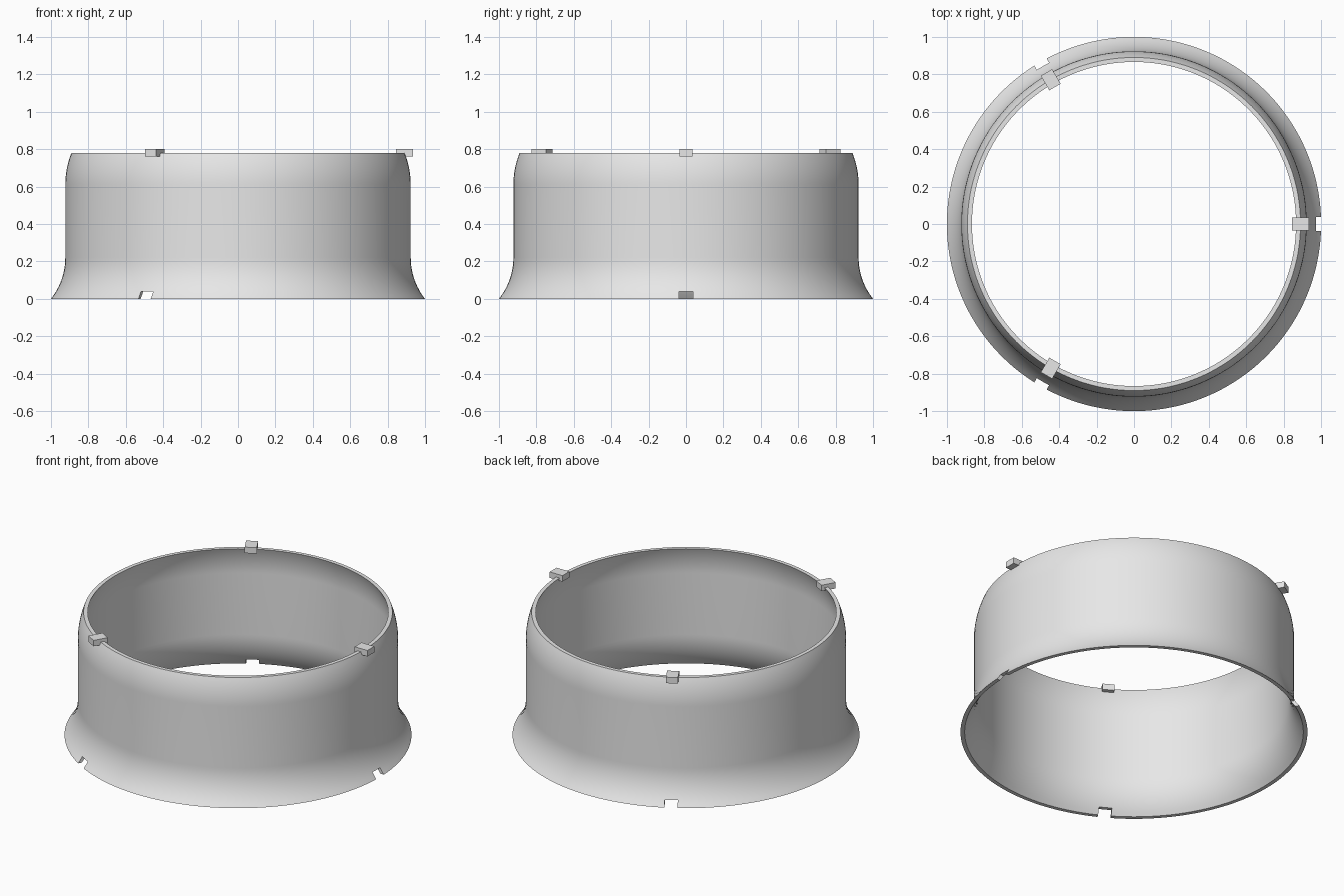
import bpy, bmesh, math
from mathutils import Matrix

if "Cube" in bpy.data.objects:
    bpy.data.objects.remove(bpy.data.objects["Cube"], do_unlink=True)

HEIGHT, WALL_RADIUS, THICKNESS = 0.78, 0.923, 0.024
FLARE_TOP, FLARE = 0.22, 0.077
SHOULDER, TAPER = 0.61, 0.033
SEGMENTS = 144
ANGLES = [math.radians(a) for a in (0, 120, 240)]

grey = bpy.data.materials.new("light_grey")
grey.use_nodes = True
grey.diffuse_color = (0.8, 0.8, 0.8, 1)
grey.node_tree.nodes["Principled BSDF"].inputs["Base Color"].default_value = (0.8, 0.8, 0.8, 1)


def make_object(name, bm):
    bmesh.ops.recalc_face_normals(bm, faces=bm.faces)
    mesh = bpy.data.meshes.new(name)
    bm.to_mesh(mesh)
    bm.free()
    mesh.materials.append(grey)
    obj = bpy.data.objects.new(name, mesh)
    bpy.context.collection.objects.link(obj)
    return obj


def radial_box(bm, angle, r0, r1, width, z0, z1):
    """Box whose long axis points out from the centre."""
    place = (Matrix.Rotation(angle, 4, 'Z')
             @ Matrix.Translation(((r0 + r1) / 2, 0, (z0 + z1) / 2))
             @ Matrix.Diagonal((r1 - r0, width, z1 - z0, 1)))
    bmesh.ops.create_cube(bm, size=1, matrix=place)


def arc_offset(d, length, depth):
    """Sideways drift of a circular arc that starts out vertical."""
    radius = (length ** 2 + depth ** 2) / (2 * depth)
    return radius - math.sqrt(radius ** 2 - d ** 2)


def outer_radius(z):
    if z < FLARE_TOP:
        return WALL_RADIUS + arc_offset(FLARE_TOP - z, FLARE_TOP, FLARE)
    if z > SHOULDER:
        return WALL_RADIUS - arc_offset(z - SHOULDER, HEIGHT - SHOULDER, TAPER)
    return WALL_RADIUS


# Flared ring wall: closed profile swept around z
steps = 10
levels = [FLARE_TOP * i / steps for i in range(steps + 1)]
levels += [SHOULDER + (HEIGHT - SHOULDER) * i / steps for i in range(steps + 1)]
profile = [(outer_radius(z), z) for z in levels]
profile += [(r - THICKNESS, z) for r, z in reversed(profile)]

bm = bmesh.new()
rings = []
for s in range(SEGMENTS):
    a = math.tau * s / SEGMENTS
    rings.append([bm.verts.new((r * math.cos(a), r * math.sin(a), z)) for r, z in profile])
n = len(profile)
for s in range(SEGMENTS):
    here, there = rings[s], rings[(s + 1) % SEGMENTS]
    for i in range(n):
        j = (i + 1) % n
        bm.faces.new((here[i], there[i], there[j], here[j]))
ring = make_object("ring_wall", bm)

# Three notches through the bottom rim
bm = bmesh.new()
for angle in ANGLES:
    radial_box(bm, angle, 0.9, 1.1, 0.076, -0.05, 0.038)
cutter = make_object("notch_cutter", bm)
cutter.hide_render = True
cut = ring.modifiers.new("notches", 'BOOLEAN')
cut.operation = 'DIFFERENCE'
cut.solver = 'EXACT'
cut.object = cutter
bpy.ops.object.select_all(action='DESELECT')
bpy.context.view_layer.objects.active = ring
ring.select_set(True)
bpy.ops.object.modifier_apply(modifier=cut.name)
bpy.data.objects.remove(cutter, do_unlink=True)
bpy.ops.object.shade_smooth_by_angle(angle=math.radians(30))

# Three tabs straddling the top rim
for number, angle in enumerate(ANGLES, 1):
    bm = bmesh.new()
    radial_box(bm, angle, 0.845, 0.935, 0.07, 0.762, 0.8)
    make_object(f"top_tab_{number}", bm)
